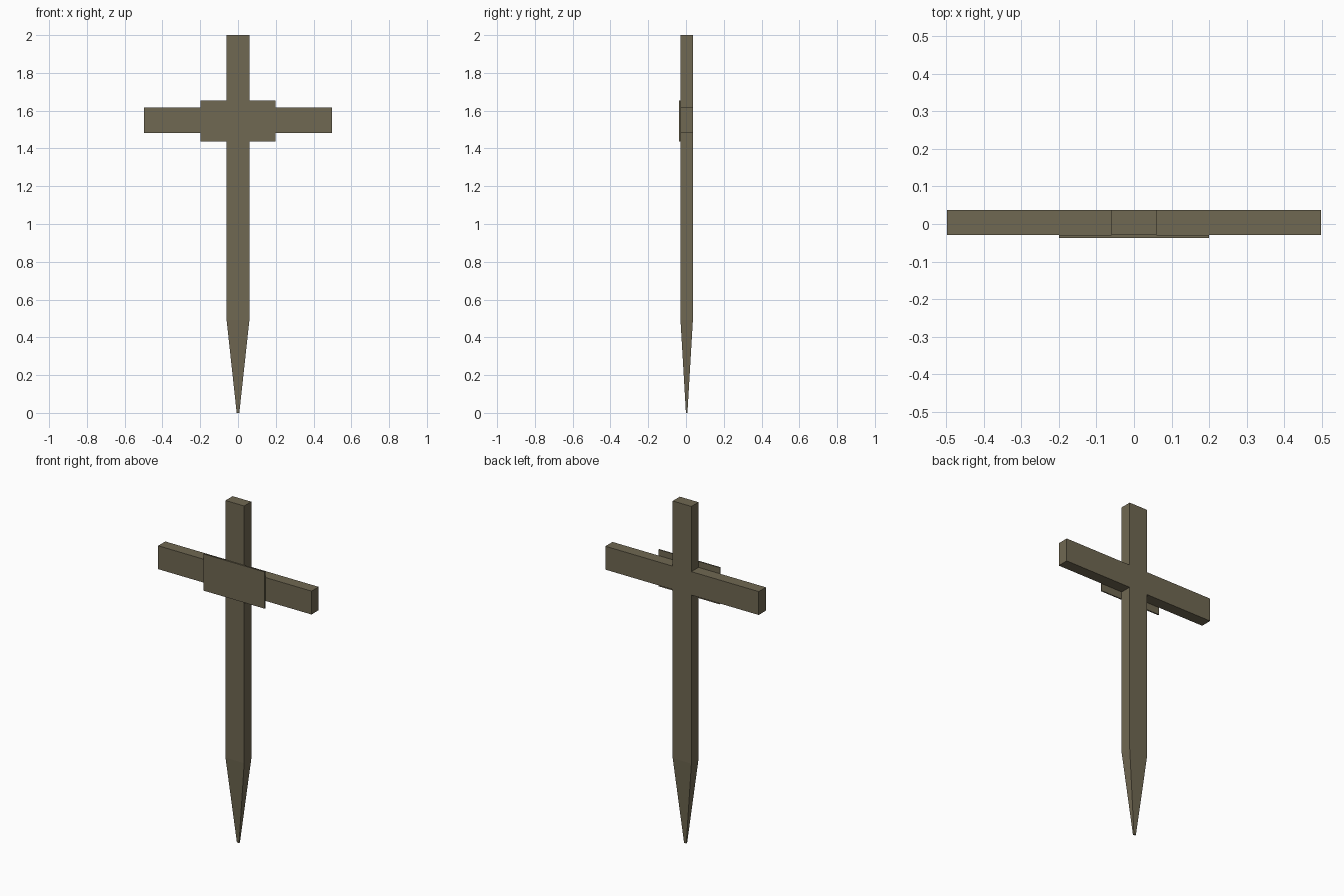
import bpy
import bmesh

if "Cube" in bpy.data.objects:
    bpy.data.objects.remove(bpy.data.objects["Cube"])

wood = bpy.data.materials.new("weathered_wood")
wood.diffuse_color = (0.162, 0.138, 0.084, 1)
wood.use_nodes = True
wood.node_tree.nodes["Principled BSDF"].inputs["Base Color"].default_value = wood.diffuse_color

BACK, FRONT, PLATE_FRONT = 0.0366, -0.0293, -0.0366
MID = (BACK + FRONT) / 2
HALF_X, HALF_Y = 0.0605, (BACK - FRONT) / 2


def finish(name, bm):
    bmesh.ops.recalc_face_normals(bm, faces=bm.faces)
    mesh = bpy.data.meshes.new(name)
    bm.to_mesh(mesh)
    bm.free()
    mesh.materials.append(wood)
    obj = bpy.data.objects.new(name, mesh)
    bpy.context.collection.objects.link(obj)
    return obj


def box(name, x, y, z):
    bm = bmesh.new()
    bmesh.ops.create_cube(bm, size=1)
    for v in bm.verts:
        v.co = [r[0] if c < 0 else r[1] for c, r in zip(v.co, (x, y, z))]
    return finish(name, bm)


# Upright post: stacked square rings, sharpened towards the ground
bm = bmesh.new()
rings = []
for z, hx, hy in ((0, 0.007, 0.004), (0.493, HALF_X, HALF_Y),
                  (1.481, HALF_X, HALF_Y), (1.618, HALF_X, HALF_Y),
                  (2.0, HALF_X, HALF_Y)):
    rings.append([bm.verts.new((sx * hx, MID + sy * hy, z))
                  for sx, sy in ((-1, -1), (1, -1), (1, 1), (-1, 1))])
bm.faces.new(rings[0][::-1])
bm.faces.new(rings[-1])
sides = []
for low, high in zip(rings, rings[1:]):
    for i in range(4):
        j = (i + 1) % 4
        sides.append(bm.faces.new((low[i], low[j], high[j], high[i])))

# Cross arms: extruded from the post's side faces so they sit flush
bm.normal_update()
for face in [f for f in sides
             if 1.5 < f.calc_center_median().z < 1.6 and abs(f.normal.x) > 0.9]:
    end = bmesh.ops.extrude_discrete_faces(bm, faces=[face])["faces"][0]
    for v in end.verts:
        v.co.x = 0.497 if v.co.x > 0 else -0.497
finish("post_with_cross_arms", bm)

# Thin board fixed over the front of the crossing
box("front_board", (-0.199, 0.199), (PLATE_FRONT, FRONT), (1.438, 1.653))
